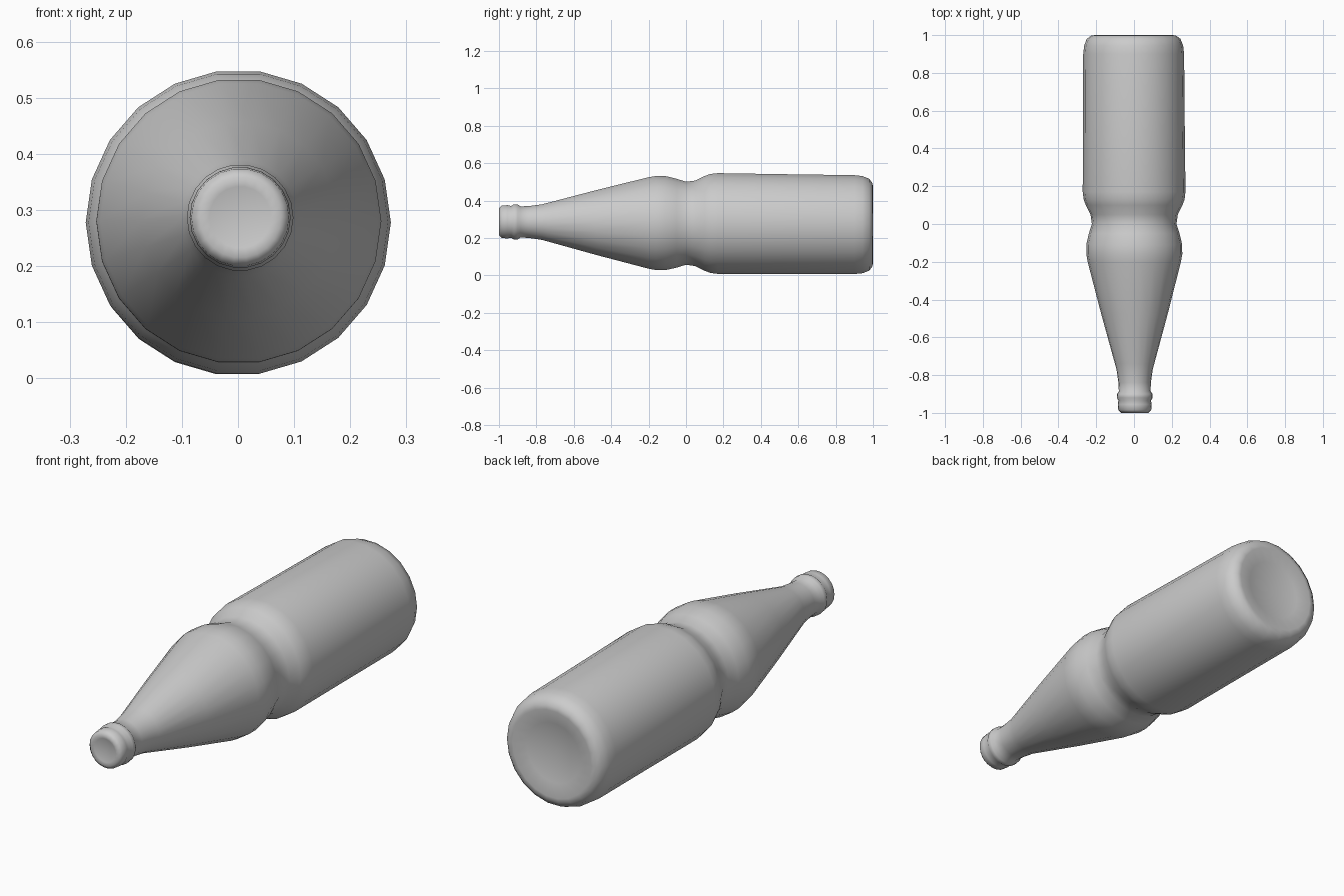
import bpy, bmesh, math

if "Cube" in bpy.data.objects:
    bpy.data.objects.remove(bpy.data.objects["Cube"])

SIDES = 22

def lathe_y(name, profile):
    """Revolve (y, radius) points about a slightly tilted y axis."""
    bm = bmesh.new()
    rings = []
    for y, r in profile:
        cx, cz = 0.001 - 0.003 * y, 0.279 - 0.008 * y
        if r == 0:
            rings.append([bm.verts.new((cx, y, cz))])
        else:
            rings.append([bm.verts.new((cx + r * math.cos(a), y, cz + r * math.sin(a)))
                          for a in (2 * math.pi * i / SIDES for i in range(SIDES))])
    for a, b in zip(rings, rings[1:]):
        for i in range(SIDES):
            j = (i + 1) % SIDES
            if len(a) == 1:
                bm.faces.new((a[0], b[i], b[j]))
            elif len(b) == 1:
                bm.faces.new((a[i], b[0], a[j]))
            else:
                bm.faces.new((a[i], b[i], b[j], a[j]))
    bmesh.ops.recalc_face_normals(bm, faces=bm.faces)
    mesh = bpy.data.meshes.new(name)
    bm.to_mesh(mesh)
    bm.free()
    for p in mesh.polygons:
        p.use_smooth = True
    ob = bpy.data.objects.new(name, mesh)
    bpy.context.collection.objects.link(ob)
    return ob

# Closed mouth and lip
mouth = [(-0.99, 0), (-0.995, 0.055), (-1.0, 0.072), (-0.985, 0.087), (-0.955, 0.090),
         (-0.935, 0.086)]
# Collar bead and neck
neck = [(-0.92, 0.095), (-0.90, 0.094), (-0.885, 0.084), (-0.84, 0.086), (-0.77, 0.096),
        (-0.74, 0.104)]
# Tapering shoulder and pinched waist
shoulder = [(-0.48, 0.175), (-0.20, 0.247), (-0.16, 0.254), (-0.11, 0.254), (-0.05, 0.240),
            (0.0, 0.224), (0.05, 0.231), (0.10, 0.256), (0.13, 0.267)]
# Straight body with rounded, slightly hollow base
body = [(0.17, 0.272), (0.55, 0.269), (0.90, 0.267), (0.945, 0.262), (0.98, 0.248),
        (0.997, 0.225), (1.0, 0.205), (0.985, 0.14), (0.965, 0)]

lathe_y("bottle", mouth + neck + shoulder + body)
